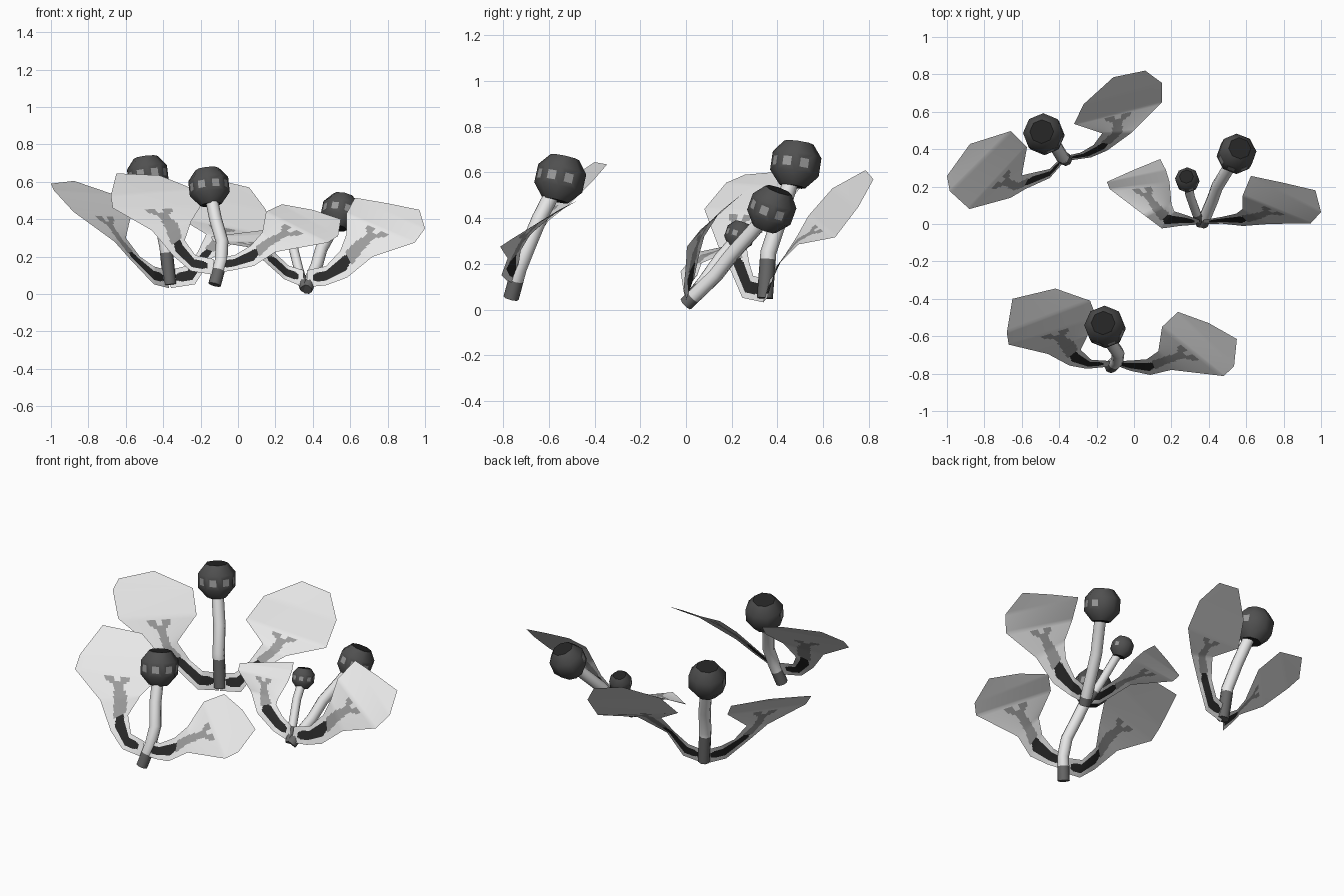
import bpy, bmesh, math
from mathutils import Vector

if "Cube" in bpy.data.objects:
    bpy.data.objects.remove(bpy.data.objects["Cube"])


def mat(name, v):
    m = bpy.data.materials.new(name)
    m.diffuse_color = (v, v, v, 1)
    m.use_nodes = True
    m.node_tree.nodes["Principled BSDF"].inputs["Base Color"].default_value = m.diffuse_color
    return m


LEAF = mat("pale grey leaf", 0.84)
STRIPE = mat("near black stripe", 0.022)
VEIN = mat("mid grey vein", 0.33)
STEM = mat("light grey stem", 0.80)
FOOT = mat("dark grey stem foot", 0.14)
BALL = mat("charcoal ball", 0.08)
CAP = mat("black ball cap", 0.018)
SPOT = mat("grey ball spot", 0.33)


def finish(name, bm, mats, smooth=60):
    me = bpy.data.meshes.new(name)
    bm.to_mesh(me)
    bm.free()
    ob = bpy.data.objects.new(name, me)
    bpy.context.collection.objects.link(ob)
    for m in mats:
        me.materials.append(m)
    bpy.ops.object.select_all(action='DESELECT')
    ob.select_set(True)
    bpy.context.view_layer.objects.active = ob
    bpy.ops.object.shade_smooth_by_angle(angle=math.radians(smooth))
    return ob


def leaf_colour(s, t):
    """Dark stripe along the stalk, then a vein that forks in the blade."""
    d = abs(t - 0.5)
    if 0.25 < s < 2.35:
        return 1 if d < 0.27 * min(1, (s + 0.3), (2.9 - s)) else 0
    if 2.35 <= s < 3.4:
        return 2 if d < 0.26 - 0.16 * (s - 2.35) else 0
    if 3.4 <= s < 3.95:
        return 2 if abs(d - 0.25 * (s - 3.4)) < 0.06 else 0
    return 0


def leaf(name, lower, upper, along=10, across=24):
    """Thin sheet stretched between a lower and an upper edge path."""
    bm = bmesh.new()
    lo, up = [Vector(p) for p in lower], [Vector(p) for p in upper]
    for k in range(3):  # widen the stalk
        grow = (up[k] - lo[k]) * 0.1
        lo[k], up[k] = lo[k] - grow, up[k] + grow
    n = (len(lo) - 1) * along
    rows = []
    for i in range(n + 1):
        k = min(i // along, len(lo) - 2)
        f = i / along - k
        a, b = lo[k].lerp(lo[k + 1], f), up[k].lerp(up[k + 1], f)
        rows.append([bm.verts.new(a.lerp(b, j / across)) for j in range(across + 1)])
    for i in range(n):
        for j in range(across):
            f = bm.faces.new((rows[i][j], rows[i + 1][j], rows[i + 1][j + 1], rows[i][j + 1]))
            f.material_index = leaf_colour((i + .5) / along, (j + .5) / across)
    finish(name, bm, [LEAF, STRIPE, VEIN])


def ring(bm, centre, axis, r, sides):
    x = axis.cross(Vector((0, 1, 0))).normalized()
    y = axis.cross(x).normalized()
    return [bm.verts.new(centre + r * (x * math.cos(a) + y * math.sin(a)))
            for a in (2 * math.pi * k / sides for k in range(sides))]


def bridge(bm, a, b):
    n = len(a)
    return [bm.faces.new((a[k], a[(k + 1) % n], b[(k + 1) % n], b[k])) for k in range(n)]


def bud(name, path, ball, ball_r, stem_r, foot=0.7):
    """Bent stem with a dark foot and a spotted ball on top."""
    pts = [Vector(p) for p in path]
    ball = Vector(ball)
    pts.insert(1, pts[0].lerp(pts[1], foot))
    pts.append(ball)
    bm = bmesh.new()
    rings = []
    for i, p in enumerate(pts):
        axis = (pts[min(i + 1, len(pts) - 1)] - pts[max(i - 1, 0)]).normalized()
        rings.append(ring(bm, p, axis, stem_r, 8))
    for i in range(len(rings) - 1):
        for f in bridge(bm, rings[i], rings[i + 1]):
            f.material_index = 1 if i == 0 else 0
    bm.faces.new(rings[0]).material_index = 1
    bmesh.ops.recalc_face_normals(bm, faces=bm.faces)
    finish(name + "_stem", bm, [STEM, FOOT])

    # ball: four rings, dark flat caps, spots on the front and right of the middle band
    axis = ((ball - pts[-3]).normalized() + Vector((0, 0, 1))).normalized()
    bm = bmesh.new()
    lats = [math.radians(a) for a in (-60, -21, 21, 56)]
    rings = [ring(bm, ball + axis * ball_r * math.sin(a), axis, ball_r * math.cos(a), 8) for a in lats]
    bands = [bridge(bm, rings[i], rings[i + 1]) for i in range(3)]
    for r in (rings[0], rings[-1]):
        bm.faces.new(r).material_index = 1
    bmesh.ops.recalc_face_normals(bm, faces=bm.faces)
    back = Vector((-.57, .82, 0))
    mid = [f for f in bands[1] if f.normal.dot(back) < 0.4]
    bmesh.ops.inset_individual(bm, faces=mid, thickness=ball_r * 0.26)
    for f in mid:
        f.material_index = 2
    finish(name + "_ball", bm, [BALL, CAP, SPOT], 50)


# front plant
leaf("front_plant_left_leaf",
     [(-.13, -.76, .11), (-.25, -.77, .13), (-.34, -.75, .21), (-.46, -.695, .34),
      (-.67, -.645, .46), (-.68, -.58, .525), (-.65, -.40, .645)],
     [(-.13, -.735, .18), (-.23, -.73, .2), (-.29, -.68, .28), (-.25, -.60, .39),
      (-.2, -.5, .47), (-.235, -.41, .56), (-.42, -.345, .635)])
leaf("front_plant_right_leaf",
     [(-.11, -.75, .12), (-.02, -.78, .135), (.085, -.80, .16), (.2, -.78, .225),
      (.48, -.813, .275), (.535, -.76, .31), (.55, -.615, .4)],
     [(-.11, -.735, .19), (-.02, -.735, .2), (.07, -.73, .25), (.13, -.68, .33),
      (.15, -.55, .44), (.235, -.47, .48), (.4, -.53, .45)])
bud("front_plant", [(-.125, -.765, .05), (-.09, -.73, .18), (-.085, -.69, .28), (-.12, -.64, .4)],
    (-.155, -.55, .574), .115, .034, 0.6)

# back left plant
leaf("back_plant_left_leaf",
     [(-.37, .34, .04), (-.45, .25, .06), (-.575, .195, .19), (-.66, .14, .28),
      (-.88, .08, .44), (-.985, .176, .555), (-1.0, .257, .59)],
     [(-.38, .36, .12), (-.45, .29, .14), (-.53, .27, .2), (-.6, .26, .3),
      (-.572, .41, .42), (-.658, .497, .53), (-.877, .428, .605)])
leaf("back_plant_right_leaf",
     [(-.36, .34, .04), (-.235, .358, .06), (-.15, .395, .19), (-.01, .49, .285),
      (.15, .652, .316), (.15, .754, .45), (.06, .82, .57)],
     [(-.37, .36, .12), (-.28, .38, .14), (-.21, .42, .22), (-.17, .485, .32),
      (-.32, .535, .41), (-.27, .64, .53), (-.11, .785, .61)])
bud("back_plant", [(-.365, .345, .05), (-.385, .36, .25), (-.415, .41, .40)],
    (-.482, .48, .637), .115, .035, 0.85)

# right plant with two buds
leaf("right_plant_left_leaf",
     [(.35, 0, .045), (.25, -.005, .085), (.155, -.016, .17), (.06, .043, .25),
      (-.13, .187, .28), (-.145, .225, .306), (0, .29, .325)],
     [(.35, .02, .12), (.27, .045, .145), (.21, .06, .2), (.2, .107, .22),
      (.19, .225, .285), (.17, .29, .32), (.14, .347, .342)])
leaf("right_plant_right_leaf",
     [(.37, 0, .045), (.47, .005, .055), (.58, -.005, .1), (.72, 0, .2),
      (.945, .004, .275), (1.0, .064, .35), (.97, .18, .45)],
     [(.37, .02, .12), (.47, .035, .14), (.55, .05, .22), (.58, .08, .32),
      (.58, .15, .43), (.625, .257, .515), (.8, .22, .485)])
bud("right_plant_large", [(.365, 0, .025), (.42, .13, .15), (.445, .2, .24), (.5, .29, .34)],
    (.548, .375, .44), .108, .033, 0.25)
bud("right_plant_small", [(.355, 0, .03), (.325, .08, .13), (.3, .15, .23)],
    (.285, .235, .325), .068, .025, 0.7)
